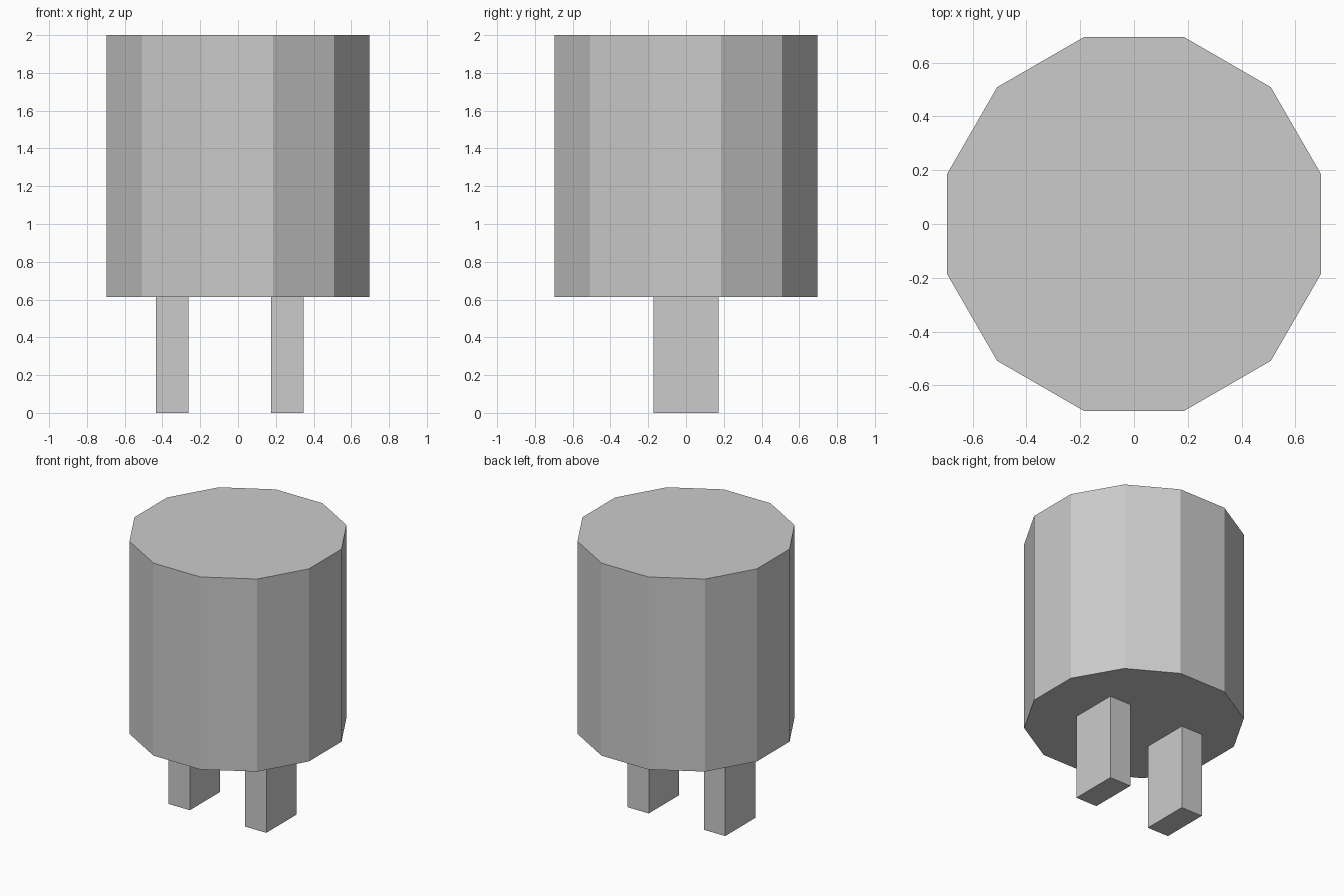
import bpy
import math

if "Cube" in bpy.data.objects:
    bpy.data.objects.remove(bpy.data.objects["Cube"])

BASE_Z = 0.613   # underside of the body
TOP_Z = 2.0
APOTHEM = 0.695  # centre to flat side

# Twelve-sided body, turned so flat sides face the axes
bpy.ops.mesh.primitive_cylinder_add(
    vertices=12,
    radius=APOTHEM / math.cos(math.pi / 12),
    depth=TOP_Z - BASE_Z,
    location=(0, 0, (TOP_Z + BASE_Z) / 2),
    rotation=(0, 0, math.pi / 12),
)
bpy.context.object.name = "body"


# Flat prongs under the body, slightly off-centre in x
def add_prong(name, x):
    bpy.ops.mesh.primitive_cube_add(size=1, location=(x, 0, BASE_Z / 2))
    prong = bpy.context.object
    prong.name = name
    prong.scale = (0.17, 0.345, BASE_Z)


add_prong("left_prong", -0.348)
add_prong("right_prong", 0.261)
